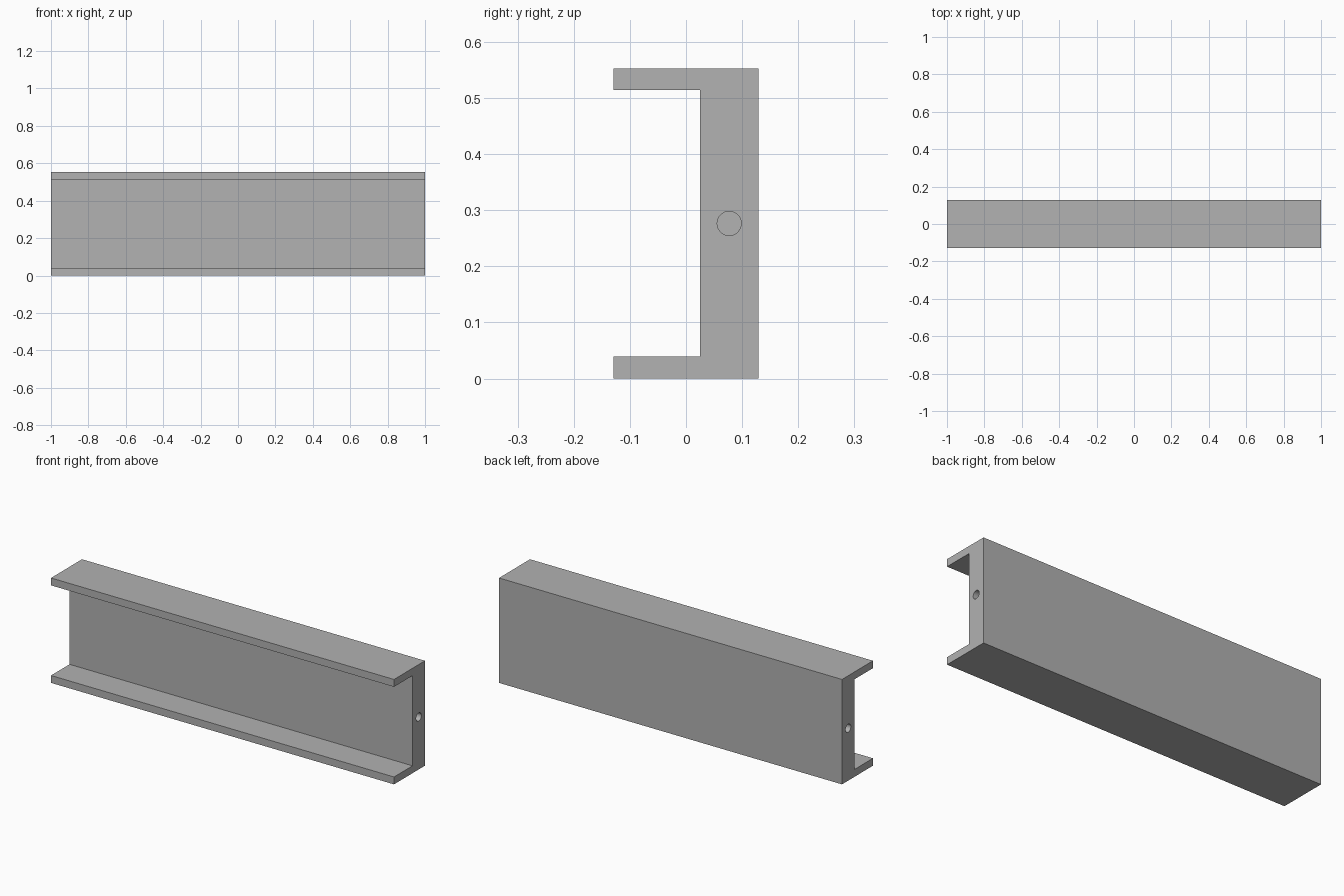
import bpy
import bmesh
from mathutils import Matrix
from math import radians

cube = bpy.data.objects.get("Cube")
if cube:
    bpy.data.objects.remove(cube, do_unlink=True)

HALF, DEPTH, HEIGHT = 1.0, 0.129, 0.553
FLANGE, WEB_FRONT = 0.039, 0.025
HOLE_R, HOLE_DEPTH = 0.0215, 0.2

grey = bpy.data.materials.new("plain grey")
colour = (0.445, 0.445, 0.445, 1)
grey.diffuse_color = colour
grey.use_nodes = True
grey.node_tree.nodes["Principled BSDF"].inputs["Base Color"].default_value = colour


def make_object(name, bm):
    bmesh.ops.recalc_face_normals(bm, faces=bm.faces)
    mesh = bpy.data.meshes.new(name)
    bm.to_mesh(mesh)
    bm.free()
    mesh.materials.append(grey)
    obj = bpy.data.objects.new(name, mesh)
    bpy.context.collection.objects.link(obj)
    return obj


# Channel: C-shaped section extruded along x
section = [(-DEPTH, 0), (DEPTH, 0), (DEPTH, HEIGHT), (-DEPTH, HEIGHT),
           (-DEPTH, HEIGHT - FLANGE), (WEB_FRONT, HEIGHT - FLANGE),
           (WEB_FRONT, FLANGE), (-DEPTH, FLANGE)]
bm = bmesh.new()
face = bm.faces.new([bm.verts.new((-HALF, y, z)) for y, z in section])
ext = bmesh.ops.extrude_face_region(bm, geom=[face])
bmesh.ops.translate(bm, vec=(2 * HALF, 0, 0),
                    verts=[v for v in ext["geom"] if isinstance(v, bmesh.types.BMVert)])
channel = make_object("channel", bm)

# Blind hole in each end of the web
bm = bmesh.new()
for side in (-1, 1):
    place = (Matrix.Translation((side * HALF, (WEB_FRONT + DEPTH) / 2, HEIGHT / 2))
             @ Matrix.Rotation(radians(90), 4, "Y"))
    bmesh.ops.create_cone(bm, cap_ends=True, segments=32, radius1=HOLE_R,
                          radius2=HOLE_R, depth=2 * HOLE_DEPTH, matrix=place)
cutter = make_object("hole_cutter", bm)
cutter.hide_render = True
cutter.hide_set(True)

holes = channel.modifiers.new("end holes", "BOOLEAN")
holes.operation = "DIFFERENCE"
holes.solver = "EXACT"
holes.object = cutter

# Bake the cut, then smooth only the round hole walls
bpy.context.view_layer.objects.active = channel
channel.select_set(True)
bpy.ops.object.modifier_apply(modifier=holes.name)
bpy.data.objects.remove(cutter, do_unlink=True)
bpy.ops.object.shade_smooth_by_angle(angle=radians(30))
